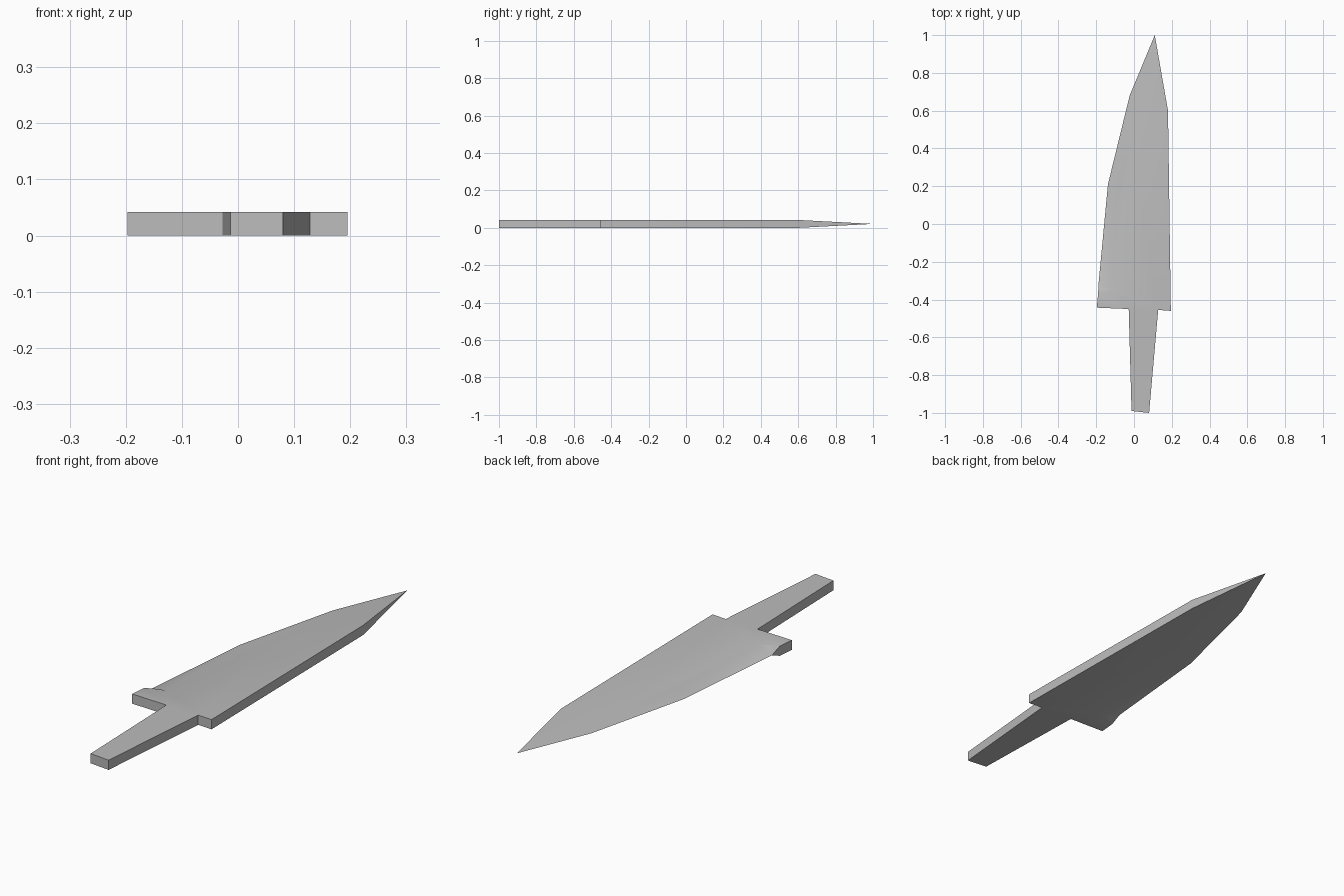
import bpy, bmesh, math

cube = bpy.data.objects.get("Cube")
if cube:
    bpy.data.objects.remove(cube, do_unlink=True)

HALF = 0.021  # half of the blade thickness

steel = bpy.data.materials.new("grey_steel")
steel.use_nodes = True
grey = (0.5, 0.5, 0.5, 1)
steel.diffuse_color = grey
steel.node_tree.nodes["Principled BSDF"].inputs["Base Color"].default_value = grey

# Full-thickness outline: spine, shoulder, tang, guard-side shoulder, heel
body = [(0.18, 0.6), (0.195, -0.46), (0.128, -0.455), (0.08, -1.0),
        (-0.013, -0.99), (-0.028, -0.45), (-0.197, -0.443), (-0.19, -0.37)]
# Ridge where the flat meets the ground bevel
ridge = [(-0.147, -0.35), (-0.11, -0.34), (-0.085, 0.18), (0.0, 0.47)]
# Sharp cutting edge from heel to tip, on the middle plane
edge = [(-0.188, -0.32), (-0.138, 0.21), (-0.023, 0.68), (0.11, 1.0)]

bm = bmesh.new()


def ring(points, z):
    return [bm.verts.new((x, y, z)) for x, y in points]


sharp = ring(edge, HALF)
sides = []
for z in (2 * HALF, 0):
    b, r = ring(body, z), ring(ridge, z)
    sides.append(b)
    # Flat of the blade and tang
    bm.faces.new(b + r)
    # Steep plunge at the heel
    bm.faces.new((b[-1], sharp[0], r[0]))
    bm.faces.new((r[0], sharp[0], r[1]))
    # Ground bevel, closing on the spine at the tip
    inner = r[1:] + [b[0]]
    for i in range(len(sharp) - 1):
        bm.faces.new((inner[i], sharp[i], sharp[i + 1], inner[i + 1]))

# Side walls around spine, shoulders, tang and heel
top, bottom = sides
for i in range(len(body) - 1):
    bm.faces.new((top[i], top[i + 1], bottom[i + 1], bottom[i]))
bm.faces.new((top[0], bottom[0], sharp[-1]))
bm.faces.new((top[-1], sharp[0], bottom[-1]))

bmesh.ops.recalc_face_normals(bm, faces=bm.faces)
mesh = bpy.data.meshes.new("blade_with_tang")
bm.to_mesh(mesh)
bm.free()
mesh.materials.append(steel)
blade = bpy.data.objects.new("blade_with_tang", mesh)
bpy.context.collection.objects.link(blade)

# Soft bevels, crisp walls
bpy.ops.object.select_all(action="DESELECT")
blade.select_set(True)
bpy.context.view_layer.objects.active = blade
bpy.ops.object.shade_smooth_by_angle(angle=math.radians(30))
